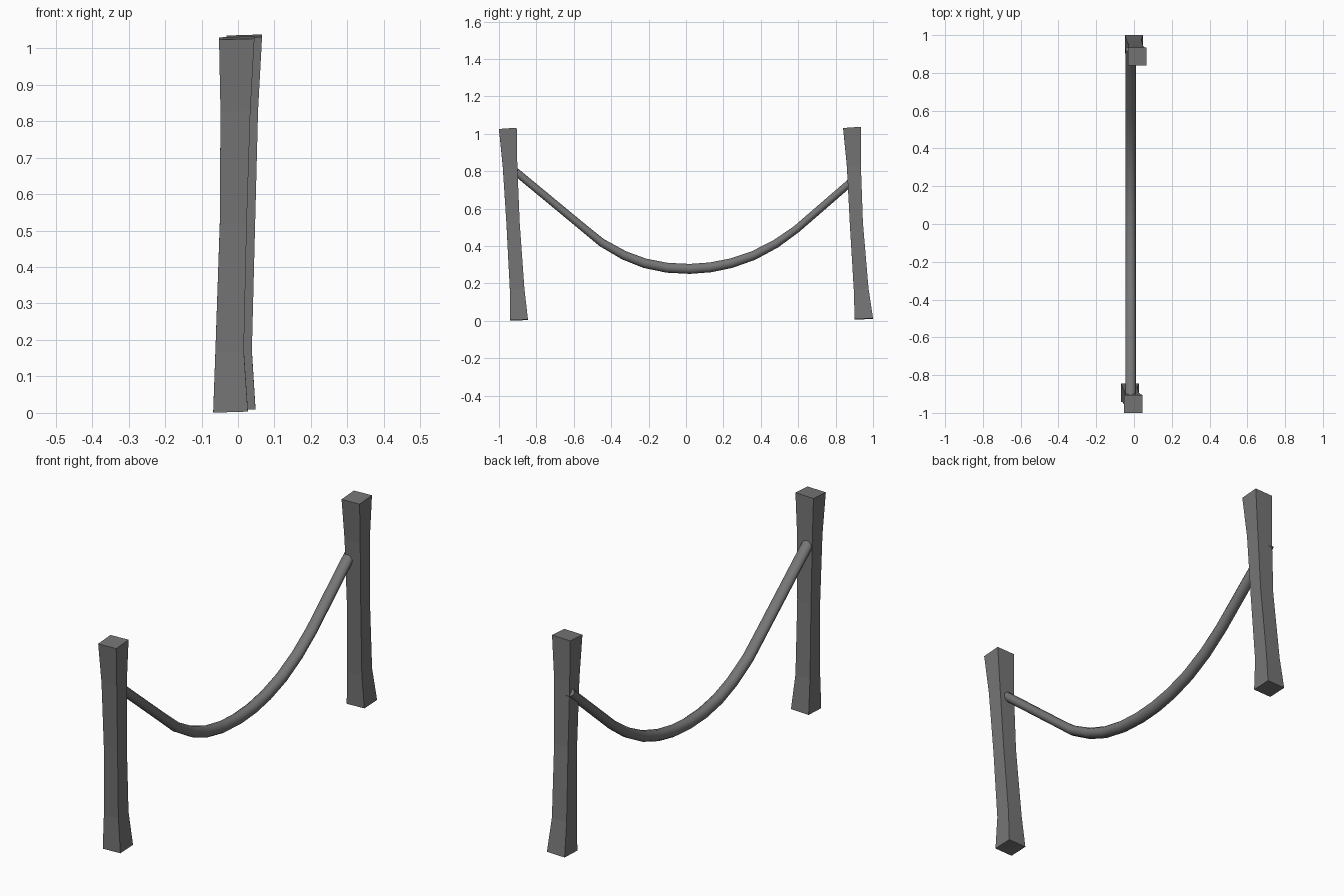
import bpy, bmesh, math
from mathutils import Vector

cube = bpy.data.objects.get("Cube")
if cube:
    bpy.data.objects.remove(cube, do_unlink=True)

grey = bpy.data.materials.new("dark grey")
grey.use_nodes = True
colour = (0.18, 0.18, 0.18, 1)
grey.diffuse_color = colour
grey.node_tree.nodes["Principled BSDF"].inputs["Base Color"].default_value = colour


def skin(name, rings):
    """Join a list of closed rings into a capped solid."""
    bm = bmesh.new()
    loops = [[bm.verts.new(p) for p in ring] for ring in rings]
    n = len(loops[0])
    for a, b in zip(loops, loops[1:]):
        for i in range(n):
            j = (i + 1) % n
            bm.faces.new((a[i], a[j], b[j], b[i]))
    bm.faces.new(loops[0][::-1])
    bm.faces.new(loops[-1])
    bmesh.ops.recalc_face_normals(bm, faces=bm.faces)
    mesh = bpy.data.meshes.new(name)
    bm.to_mesh(mesh)
    bm.free()
    mesh.materials.append(grey)
    obj = bpy.data.objects.new(name, mesh)
    bpy.context.collection.objects.link(obj)
    return obj


def post(name, sections):
    """Leaning square post; each section is z, x range, y range, y tilt."""
    rings = []
    for z, x0, x1, y0, y1, tilt in sections:
        mx, my = (x0 + x1) / 2, (y0 + y1) / 2
        rings.append([(x, y, z + 0.03 * (x - mx) + tilt * (y - my))
                      for x, y in ((x0, y0), (x1, y0), (x1, y1), (x0, y1))])
    return skin(name, rings)


# Posts, flared at both ends
post("front_post", [
    (0.004, -0.068, 0.027, -0.942, -0.845, 0.04),
    (0.17, -0.062, 0.016, -0.942, -0.864, 0.04),
    (0.52, -0.050, 0.024, -0.960, -0.889, 0.05),
    (0.83, -0.048, 0.034, -0.980, -0.902, 0.06),
    (1.028, -0.052, 0.045, -1.0, -0.905, 0.07)])
post("back_post", [
    (0.01, -0.047, 0.048, 0.902, 1.0, 0.04),
    (0.17, -0.041, 0.038, 0.897, 0.976, 0.04),
    (0.52, -0.028, 0.047, 0.876, 0.946, 0.05),
    (0.83, -0.029, 0.055, 0.860, 0.935, 0.06),
    (1.033, -0.031, 0.066, 0.840, 0.935, 0.07)])

# Sagging rope, slimmer toward its ends
path = [Vector((-0.018, y, z)) for y, z in (
    (-0.925, 0.81), (-0.56, 0.508), (-0.45, 0.418), (-0.33, 0.35),
    (-0.22, 0.308), (-0.10, 0.284), (0.02, 0.278), (0.13, 0.286),
    (0.24, 0.308), (0.36, 0.349), (0.48, 0.412), (0.59, 0.49), (0.925, 0.78))]
SIDES = 10
rings = []
for k, p in enumerate(path):
    along = (path[min(k + 1, len(path) - 1)] - path[max(k - 1, 0)]).normalized()
    across = Vector((1, 0, 0))
    up = across.cross(along)
    height = 0.028 * along.y
    rings.append([p + across * 0.028 * math.cos(t) + up * height * math.sin(t)
                  for t in (2 * math.pi * i / SIDES for i in range(SIDES))])
rope = skin("rope", rings)
bpy.ops.object.select_all(action="DESELECT")
rope.select_set(True)
bpy.context.view_layer.objects.active = rope
bpy.ops.object.shade_smooth_by_angle(angle=math.radians(50))
